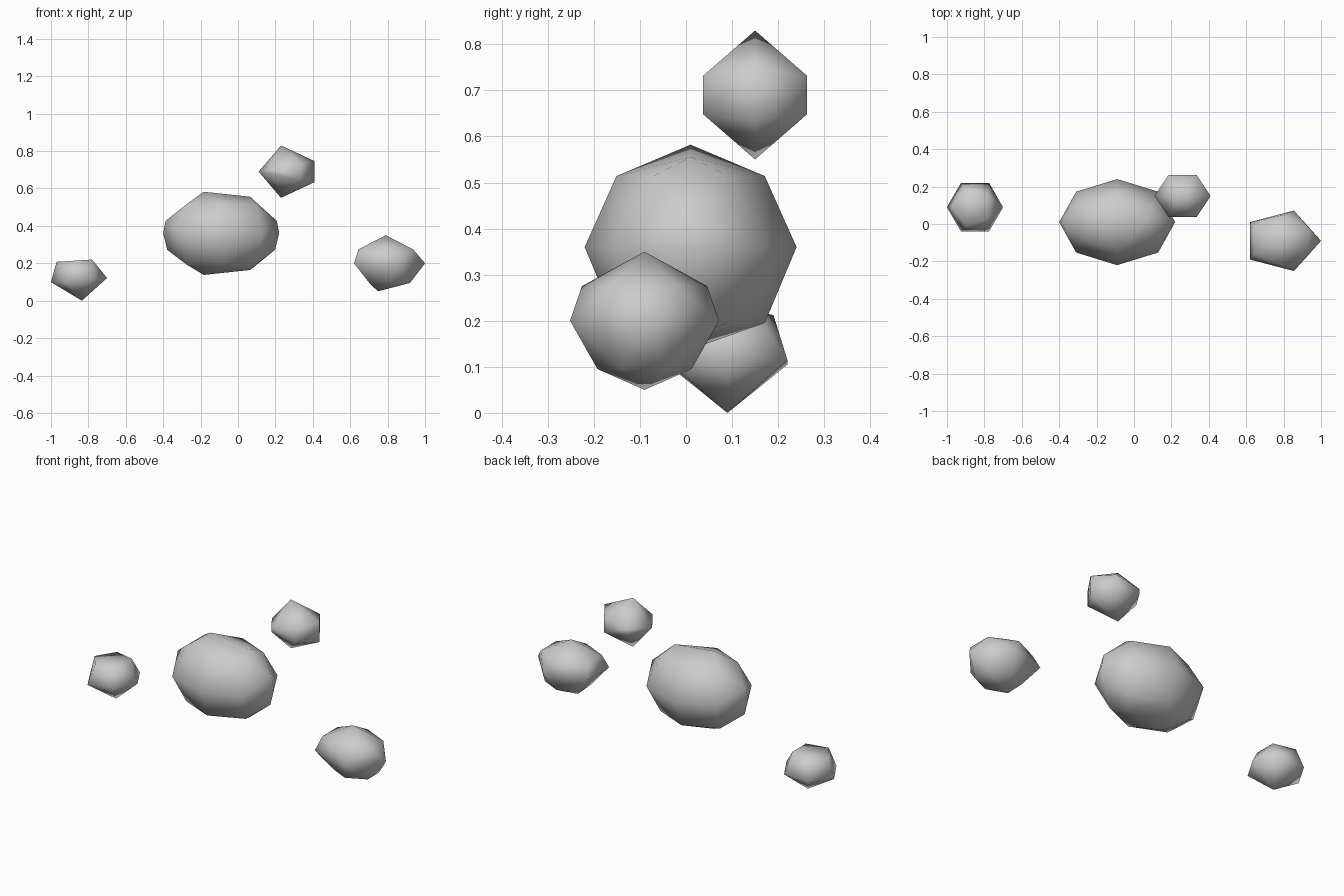
import bpy
import bmesh
from math import cos, sin, tau
from mathutils import Vector

# Remove the default cube
default_cube = bpy.data.objects.get("Cube")
if default_cube:
    bpy.data.objects.remove(default_cube, do_unlink=True)

# Single grey stone material
stone = bpy.data.materials.new("grey stone")
stone.use_nodes = True
grey = (0.6, 0.6, 0.6, 1.0)
stone.diffuse_color = grey
stone.node_tree.nodes["Principled BSDF"].inputs["Base Color"].default_value = grey


def ring(height, width, sides, turn=0, shift=0, slope=0):
    """Corners of one level of a rock of unit radius; slope tips it along x."""
    corners = []
    for step in range(sides):
        angle = tau * (step + turn) / sides
        corners.append(Vector((
            shift + width * cos(angle),
            width * sin(angle),
            height + slope * cos(angle),
        )))
    return corners


def tip(height, shift=0):
    """A single peak on the top or the bottom of a rock."""
    return ring(height, width=0, sides=1, shift=shift)


def build_rock(name, centre, radii, levels):
    """Wrap a smooth-shaded faceted shell round the levels of a rock."""
    bm = bmesh.new()
    for level in levels:
        for corner in level:
            bm.verts.new(Vector(centre) + corner * Vector(radii))
    bmesh.ops.convex_hull(bm, input=bm.verts[:])

    # Drop corners that ended up inside the shell
    loose = [vert for vert in bm.verts if not vert.link_faces]
    bmesh.ops.delete(bm, geom=loose, context="VERTS")
    bmesh.ops.recalc_face_normals(bm, faces=bm.faces[:])
    for face in bm.faces:
        face.smooth = True

    mesh = bpy.data.meshes.new(name)
    bm.to_mesh(mesh)
    bm.free()
    mesh.materials.append(stone)
    rock = bpy.data.objects.new(name, mesh)
    bpy.context.collection.objects.link(rock)


# Product of two vectors, component by component
def scaled(corner, radii):
    return Vector(a * b for a, b in zip(corner, radii))


# Large central rock: ridge, shoulder, girdle, lower shoulder, keel
build_rock("large_rock", (-.09, .01, .36), (.31, .23, .22), [
    ring(height=.95, width=.4, sides=2, shift=.1, slope=-.06),
    ring(height=.7, width=.7, sides=6, turn=.5),
    ring(height=.3, width=.96, sides=2),
    ring(height=0, width=1, sides=8),
    ring(height=-.4, width=.93, sides=2),
    ring(height=-.75, width=.7, sides=6, turn=.5),
    ring(height=-.95, width=.4, sides=2, shift=.1, slope=.06),
])

# Medium rock on the left: peak, shoulder, five-sided girdle, base
build_rock("left_rock", (.79, -.09, .2), (.21, .17, .15), [
    tip(height=1),
    ring(height=.5, width=.8, sides=6, turn=.5),
    ring(height=0, width=1, sides=5),
    ring(height=-.7, width=.6, sides=6, turn=.5, shift=.1),
    tip(height=-1, shift=-.2),
])

# Small high rock: two hexagons that pinch together on one side
build_rock("upper_rock", (.26, .15, .69), (.15, .13, .14), [
    tip(height=1, shift=-.2),
    ring(height=.2, width=1, sides=6, slope=.2),
    ring(height=-.2, width=1, sides=6, slope=-.2),
    tip(height=-1, shift=-.2),
])

# Small low rock: flat crown, girdle, pointed underside
build_rock("right_rock", (-.85, .09, .11), (.15, .15, .11), [
    ring(height=.95, width=.7, sides=5, turn=.5, shift=-.1, slope=.06),
    ring(height=0, width=1, sides=6, slope=.1),
    tip(height=-1, shift=.1),
])
